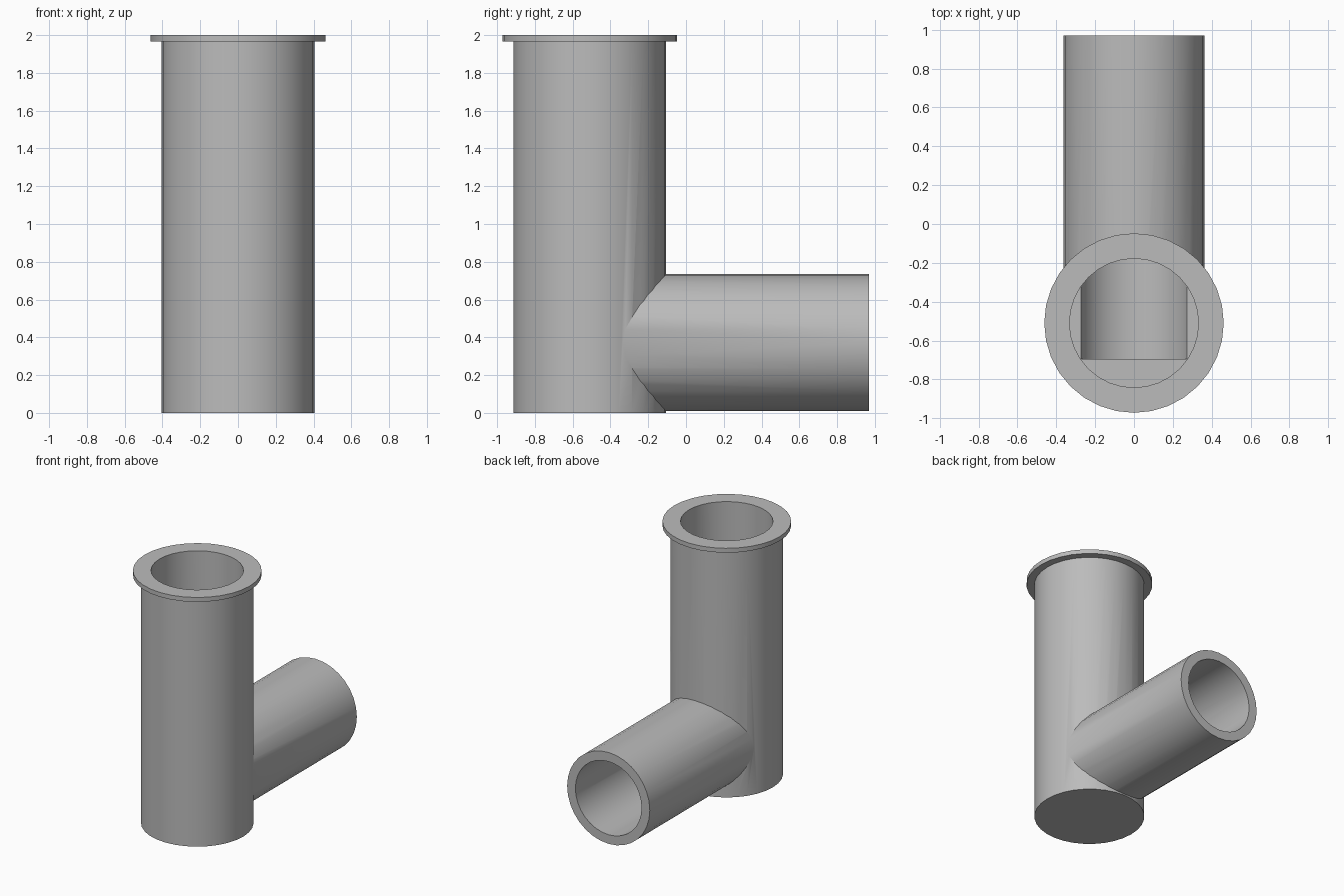
import bpy
import math

cube = bpy.data.objects.get("Cube")
if cube:
    bpy.data.objects.remove(cube, do_unlink=True)

STAND_Y = -0.51   # axis of the upright pipe
SIDE_Z = 0.372    # axis of the side pipe

grey = bpy.data.materials.new("plain grey")
grey.use_nodes = True
colour = (0.5, 0.5, 0.5, 1)
grey.diffuse_color = colour
grey.node_tree.nodes["Principled BSDF"].inputs["Base Color"].default_value = colour


def upright(name, radius, bottom, top):
    bpy.ops.mesh.primitive_cylinder_add(
        vertices=32, radius=radius, depth=top - bottom,
        location=(0, STAND_Y, (bottom + top) / 2))
    obj = bpy.context.object
    obj.name = name
    obj.data.materials.append(grey)
    return obj


def sideways(name, radius, front, back):
    bpy.ops.mesh.primitive_cylinder_add(
        vertices=32, radius=radius, depth=back - front,
        location=(0, (front + back) / 2, SIDE_Z),
        rotation=(math.pi / 2, 0, 0))
    obj = bpy.context.object
    obj.name = name
    obj.data.materials.append(grey)
    return obj


def combine(target, other, operation):
    mod = target.modifiers.new(operation.lower(), 'BOOLEAN')
    mod.operation = operation
    mod.solver = 'EXACT'
    mod.object = other
    bpy.context.view_layer.objects.active = target
    bpy.ops.object.modifier_apply(modifier=mod.name)
    bpy.data.objects.remove(other, do_unlink=True)


# Outer shell: upright pipe, rim flange and side pipe
pipe = upright("branched_pipe", 0.404, 0, 1.98)
combine(pipe, upright("rim_flange", 0.462, 1.965, 2), 'UNION')
combine(pipe, sideways("side_pipe", 0.362, STAND_Y, 0.97), 'UNION')

# Hollow bores: a blind one from the top and one from the back
combine(pipe, upright("upright_bore", 0.332, 0.28, 2.1), 'DIFFERENCE')
combine(pipe, sideways("side_bore", 0.29, -0.695, 1.1), 'DIFFERENCE')

# Smooth walls with crisp rims
bpy.ops.object.select_all(action='DESELECT')
pipe.select_set(True)
bpy.context.view_layer.objects.active = pipe
bpy.ops.object.shade_smooth_by_angle(angle=math.radians(30))
